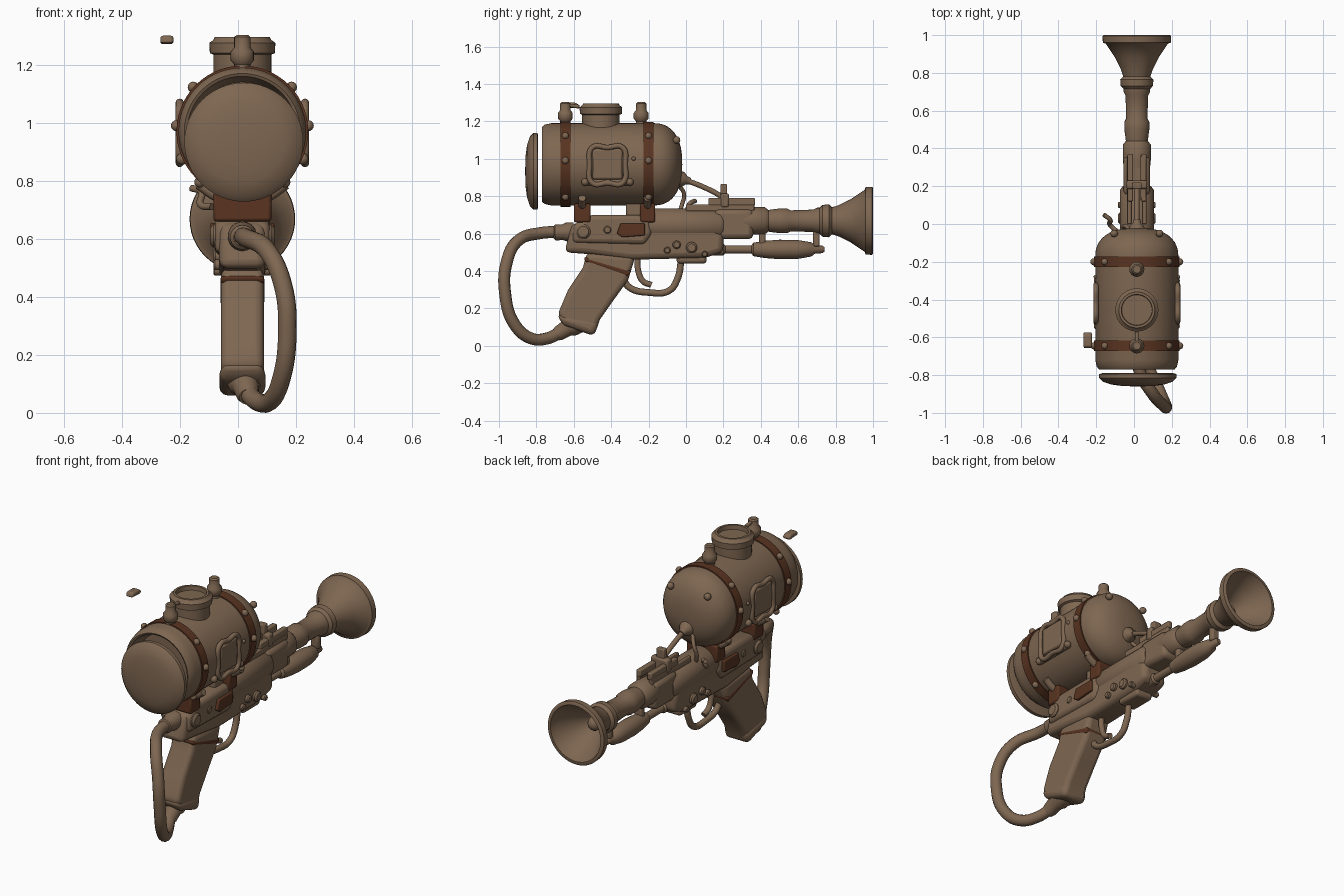
import bpy, bmesh, math
from mathutils import Vector

if "Cube" in bpy.data.objects:
    bpy.data.objects.remove(bpy.data.objects["Cube"])

CX = 0.015          # gun centreline
TANK_Z = 0.97
BARREL_Z = 0.66


def material(name, rgb):
    m = bpy.data.materials.new(name)
    m.use_nodes = True
    m.diffuse_color = (*rgb, 1)
    m.node_tree.nodes["Principled BSDF"].inputs["Base Color"].default_value = (*rgb, 1)
    m.node_tree.nodes["Principled BSDF"].inputs["Roughness"].default_value = 0.8
    return m


BROWN = material("worn brown", (0.21, 0.135, 0.083))
RUST = material("rust brown", (0.1, 0.034, 0.015))


def finish(obj, mat, bevel=0, segments=2):
    obj.data.materials.append(mat)
    bpy.ops.object.select_all(action='DESELECT')
    obj.select_set(True)
    bpy.context.view_layer.objects.active = obj
    if bevel:
        b = obj.modifiers.new("soft edges", 'BEVEL')
        b.width, b.segments, b.limit_method = bevel, segments, 'ANGLE'
    if obj.type == 'CURVE':
        bpy.ops.object.convert(target='MESH')
    bpy.ops.object.shade_smooth_by_angle(angle=math.radians(40))
    return bpy.context.object


def from_bmesh(name, bm, mat, bevel=0, segments=2):
    bmesh.ops.recalc_face_normals(bm, faces=bm.faces)
    me = bpy.data.meshes.new(name)
    bm.to_mesh(me)
    bm.free()
    obj = bpy.data.objects.new(name, me)
    bpy.context.collection.objects.link(obj)
    return finish(obj, mat, bevel, segments)


def lathe(name, profile, origin, axis=(0, 1, 0), mat=BROWN, sides=40):
    """Turn (distance along axis, radius) points about an axis."""
    q = Vector(axis).to_track_quat('Z', 'Y')
    bm = bmesh.new()
    rings = []
    for t, r in profile:
        rings.append([bm.verts.new(Vector(origin) + q @ Vector(
            (r * math.cos(a), r * math.sin(a), t)))
            for a in (2 * math.pi * i / sides for i in range(sides))])
    for a, b in zip(rings, rings[1:]):
        for i in range(sides):
            j = (i + 1) % sides
            bm.faces.new((a[i], a[j], b[j], b[i]))
    bm.faces.new(rings[0])
    bm.faces.new(rings[-1])
    bmesh.ops.remove_doubles(bm, verts=bm.verts, dist=0.0001)
    return from_bmesh(name, bm, mat)


def rod(name, start, end, r, mat=BROWN, sides=16):
    d = Vector(end) - Vector(start)
    e = min(r * 0.3, d.length * 0.3)
    return lathe(name, [(0, r - e), (e, r), (d.length - e, r), (d.length, r - e)],
                 start, d, mat, sides)


def ball(name, centre, r, mat=BROWN):
    steps = [math.pi * i / 8 for i in range(9)]
    return lathe(name, [(-r * math.cos(a), max(r * math.sin(a), 0.0005)) for a in steps],
                 centre, (0, 0, 1), mat, 14)


def prism(name, outline, width, mat=BROWN, x=CX, bevel=0.015, segments=3):
    """Extrude a (y, z) outline across x."""
    bm = bmesh.new()
    f = bm.faces.new([bm.verts.new((x - width / 2, y, z)) for y, z in outline])
    new = bmesh.ops.extrude_face_region(bm, geom=[f])["geom"]
    bmesh.ops.translate(bm, vec=(width, 0, 0),
                        verts=[v for v in new if isinstance(v, bmesh.types.BMVert)])
    return from_bmesh(name, bm, mat, bevel, segments)


def box(name, y0, y1, z0, z1, width, mat=BROWN, x=CX, bevel=0.01):
    return prism(name, [(y0, z0), (y1, z0), (y1, z1), (y0, z1)], width, mat, x, bevel, 2)


def tube(name, points, r, mat=BROWN, cyclic=False):
    c = bpy.data.curves.new(name, 'CURVE')
    c.dimensions, c.bevel_depth, c.bevel_resolution, c.use_fill_caps = '3D', r, 4, True
    s = c.splines.new('BEZIER')
    s.bezier_points.add(len(points) - 1)
    for p, co in zip(s.bezier_points, points):
        p.co = co
        p.handle_left_type = p.handle_right_type = 'AUTO'
    s.use_cyclic_u = cyclic
    obj = bpy.data.objects.new(name, c)
    bpy.context.collection.objects.link(obj)
    return finish(obj, mat)


# Tank with a recessed rear and a domed nose
dome = [(-0.17 + 0.15 * math.sin(a) ** 0.9, max(0.22 * math.cos(a) ** 0.8, 0.001))
        for a in (math.pi / 2 * i / 10 for i in range(1, 10))]
lathe("tank", [(-0.69, 0.17), (-0.765, 0.19), (-0.77, 0.2), (-0.755, 0.212), (-0.72, 0.22),
               (-0.17, 0.22)] + dome + [(-0.02, 0.001)], (CX, 0, TANK_Z), sides=56)
lathe("tank_lid", [(-0.86, 0.001), (-0.858, 0.08), (-0.85, 0.14), (-0.835, 0.185),
                   (-0.815, 0.205), (-0.795, 0.205), (-0.79, 0.19)],
      (CX + 0.005, 0, 0.933), sides=48)

# Rust bands with bolts
for tag, y in (("rear", -0.645), ("front", -0.2)):
    lathe("band_" + tag, [(-0.027, 0.215), (-0.027, 0.227), (0.027, 0.227), (0.027, 0.215)],
          (CX, y, TANK_Z), mat=RUST, sides=56)
    for deg in (5, 42, 138, 175, 230, 310):
        a = math.radians(deg)
        ball("band_bolt_" + tag, (CX + 0.228 * math.cos(a), y, TANK_Z + 0.228 * math.sin(a)), 0.019)

# Filler neck and flanged cap
lathe("filler_cap", [(1.16, 0.1), (1.235, 0.1), (1.24, 0.112), (1.275, 0.114), (1.285, 0.1),
                     (1.295, 0.095), (1.295, 0.082), (1.27, 0.08)], (CX, -0.455, 0), (0, 0, 1))

# Valves on the bands
for tag, y in (("rear", -0.645), ("front", -0.24)):
    lathe("valve_" + tag, [(1.18, 0.03), (1.2, 0.028), (1.215, 0.04), (1.245, 0.04), (1.26, 0.028),
                           (1.295, 0.028), (1.302, 0.02)], (CX, y, 0), (0, 0, 1), sides=18)
rod("valve_lever", (CX, -0.645, 1.288), (CX, -0.57, 1.278), 0.01)
prism("loose_tab", [(-0.66, 1.275), (-0.58, 1.27), (-0.57, 1.285), (-0.59, 1.3), (-0.65, 1.3)],
      0.045, x=-0.245, bevel=0.01)

# Framed panels on the tank sides
for side in (-1, 1):
    x = CX + side * 0.208
    zc = 0.97
    box("panel_plate", -0.5, -0.34, zc - 0.08, zc + 0.08, 0.03, x=x)
    tube("panel_frame", [(x + side * 0.008, y, z) for y, z in (
        (-0.5, zc - 0.1), (-0.42, zc - 0.1), (-0.34, zc - 0.1), (-0.325, zc), (-0.34, zc + 0.09),
        (-0.42, zc + 0.09), (-0.5, zc + 0.09), (-0.515, zc))], 0.014, cyclic=True)
    rod("panel_foot", (x - side * 0.01, -0.55, 0.875), (x - side * 0.01, -0.29, 0.875), 0.017)
    for y in (-0.54, -0.3):
        ball("panel_bolt", (x, y, 0.875), 0.02)
        ball("tank_rivet", (CX + side * 0.218, y + 0.02, 1.0), 0.011)
    ball("nose_bolt", (CX + side * 0.12, -0.05, 1.1), 0.02)

# Nozzle and feed pipes at the tank nose
lathe("nozzle", [(0, 0.045), (0.03, 0.04), (0.05, 0.022), (0.07, 0.018)],
      (CX, -0.045, 0.895), (0, 0.9, -0.2), sides=20)
tube("feed_pipe", [(CX, 0, 0.885), (CX, 0.09, 0.85), (CX, 0.17, 0.81), (CX, 0.21, 0.78)], 0.014)
tube("nose_pipe", [(CX - 0.03, -0.04, 0.86), (CX - 0.06, -0.01, 0.81),
                   (CX - 0.07, -0.02, 0.76), (CX - 0.05, -0.04, 0.7)], 0.011)
tube("side_hook", [(-0.09, -0.04, 0.71), (-0.13, 0, 0.72), (-0.125, 0.02, 0.76), (-0.16, 0.05, 0.775)], 0.012)

# Saddles joining tank to body
for tag, y0, y1 in (("rear", -0.6, -0.51), ("front", -0.245, -0.165)):
    box("saddle_" + tag, y0, y1, 0.66, 0.76, 0.2, RUST)
    tube("saddle_bracket_" + tag, [(CX + dx, (y0 + y1) / 2, z) for dx, z in (
        (-0.15, 0.79), (-0.08, 0.745), (0, 0.73), (0.08, 0.745), (0.15, 0.79))], 0.02)
box("tank_support", -0.32, -0.24, 0.68, 0.78, 0.12)

# Body
prism("receiver", [(-0.65, 0.5), (-0.52, 0.49), (-0.3, 0.46), (0.1, 0.47), (0.2, 0.5), (0.2, 0.6),
                   (0.1, 0.69), (-0.45, 0.69), (-0.61, 0.65)], 0.16, bevel=0.03)
prism("rear_housing", [(-0.61, 0.55), (-0.22, 0.54), (-0.18, 0.6), (-0.2, 0.7), (-0.5, 0.7), (-0.6, 0.65)],
      0.19, bevel=0.025)
for side in (-1, 1):
    x = CX + side * 0.095
    prism("side_plate", [(-0.37, 0.6), (-0.35, 0.655), (-0.22, 0.655), (-0.22, 0.59), (-0.34, 0.58)],
          0.03, RUST, x, 0.006)
    rod("body_pin", (x - side * 0.02, -0.55, 0.61), (x + side * 0.015, -0.55, 0.61), 0.04)
    for y, z, r in ((-0.42, 0.62, 0.022), (-0.05, 0.54, 0.022), (0.03, 0.525, 0.03), (0.1, 0.49, 0.016),
                    (-0.1, 0.51, 0.018)):
        rod("body_bolt", (CX + side * 0.06, y, z), (CX + side * 0.1, y, z), r)

# Barrel jacket, barrel and hollow flared muzzle
lathe("barrel_jacket", [(-0.22, 0.08), (-0.2, 0.09), (0.18, 0.09), (0.2, 0.075)], (CX, 0, 0.645))
box("jacket_front", 0.15, 0.36, 0.57, 0.73, 0.14, bevel=0.025)
lathe("barrel", [(0.3, 0.07), (0.34, 0.074), (0.42, 0.074), (0.44, 0.058), (0.5, 0.066), (0.54, 0.066),
                 (0.56, 0.056), (0.68, 0.06), (0.7, 0.07), (0.715, 0.07), (0.73, 0.085), (0.765, 0.088),
                 (0.78, 0.072), (0.82, 0.085), (0.88, 0.115), (0.955, 0.165), (0.96, 0.18), (0.995, 0.182),
                 (1.0, 0.175), (1.0, 0.162), (0.96, 0.15), (0.88, 0.1), (0.8, 0.055), (0.76, 0.045)],
      (CX, 0, BARREL_Z + 0.008), sides=48)
ball("muzzle_bead", (CX, 0.82, BARREL_Z), 0.04)

# Top sight rails
for side in (-1, 1):
    box("sight_rail", 0.0, 0.365, 0.72, 0.755, 0.022, x=CX + side * 0.04, bevel=0.005)
    box("sight_rail_cap", 0.12, 0.37, 0.75, 0.79, 0.03, x=CX + side * 0.035, bevel=0.006)
box("sight_bridge", 0.185, 0.23, 0.74, 0.815, 0.11)
box("sight_post", 0.185, 0.22, 0.79, 0.865, 0.05, bevel=0.006)

# Under-barrel pump
box("pump_block", -0.05, 0.11, 0.44, 0.52, 0.11, bevel=0.015)
lathe("pump", [(0.08, 0.032), (0.2, 0.032), (0.21, 0.022), (0.35, 0.022), (0.36, 0.036), (0.42, 0.046),
               (0.5, 0.052), (0.6, 0.05), (0.67, 0.038), (0.69, 0.022), (0.73, 0.02), (0.74, 0.012)],
      (CX, 0, 0.515), sides=24)
for y in (0.39, 0.68):
    box("pump_hanger", y, y + 0.035, 0.53, 0.62, 0.05)

# Grip with worn rust collar
prism("grip", [(-0.53, 0.5), (-0.55, 0.42), (-0.63, 0.3), (-0.685, 0.17), (-0.66, 0.12), (-0.49, 0.055),
               (-0.46, 0.14), (-0.39, 0.24), (-0.31, 0.35), (-0.27, 0.48)], 0.148, bevel=0.045, segments=4)
prism("grip_collar", [(-0.545, 0.475), (-0.54, 0.45), (-0.31, 0.37), (-0.29, 0.4)], 0.152, RUST, bevel=0.03)
prism("grip_base", [(-0.69, 0.17), (-0.66, 0.11), (-0.49, 0.052), (-0.465, 0.13)], 0.158, bevel=0.03)

# Trigger and guard
tube("trigger_guard", [(CX, y, z) for y, z in (
    (-0.34, 0.36), (-0.3, 0.31), (-0.2, 0.285), (-0.09, 0.295), (-0.045, 0.36), (-0.025, 0.46))], 0.018)
tube("trigger", [(CX, y, z) for y, z in ((-0.26, 0.48), (-0.255, 0.4), (-0.23, 0.345), (-0.185, 0.325))], 0.016)

# Hose looping from grip to rear of body
lathe("hose_lower_fitting", [(0, 0.065), (0.05, 0.058), (0.07, 0.045), (0.12, 0.04), (0.14, 0.032)],
      (CX, -0.58, 0.13), (0.02, -0.11, -0.07), sides=24)
lathe("hose_upper_fitting", [(0, 0.05), (0.04, 0.05), (0.06, 0.042), (0.1, 0.042), (0.11, 0.03)],
      (CX, -0.6, 0.61), (0, -1, -0.05), sides=24)
tube("hose", [(CX, -0.64, 0.608), (0.03, -0.78, 0.602), (0.1, -0.9, 0.56), (0.155, -0.96, 0.44),
              (0.17, -0.967, 0.28), (0.15, -0.92, 0.12), (0.11, -0.83, 0.04), (0.065, -0.74, 0.04),
              (0.025, -0.66, 0.08)], 0.032)
